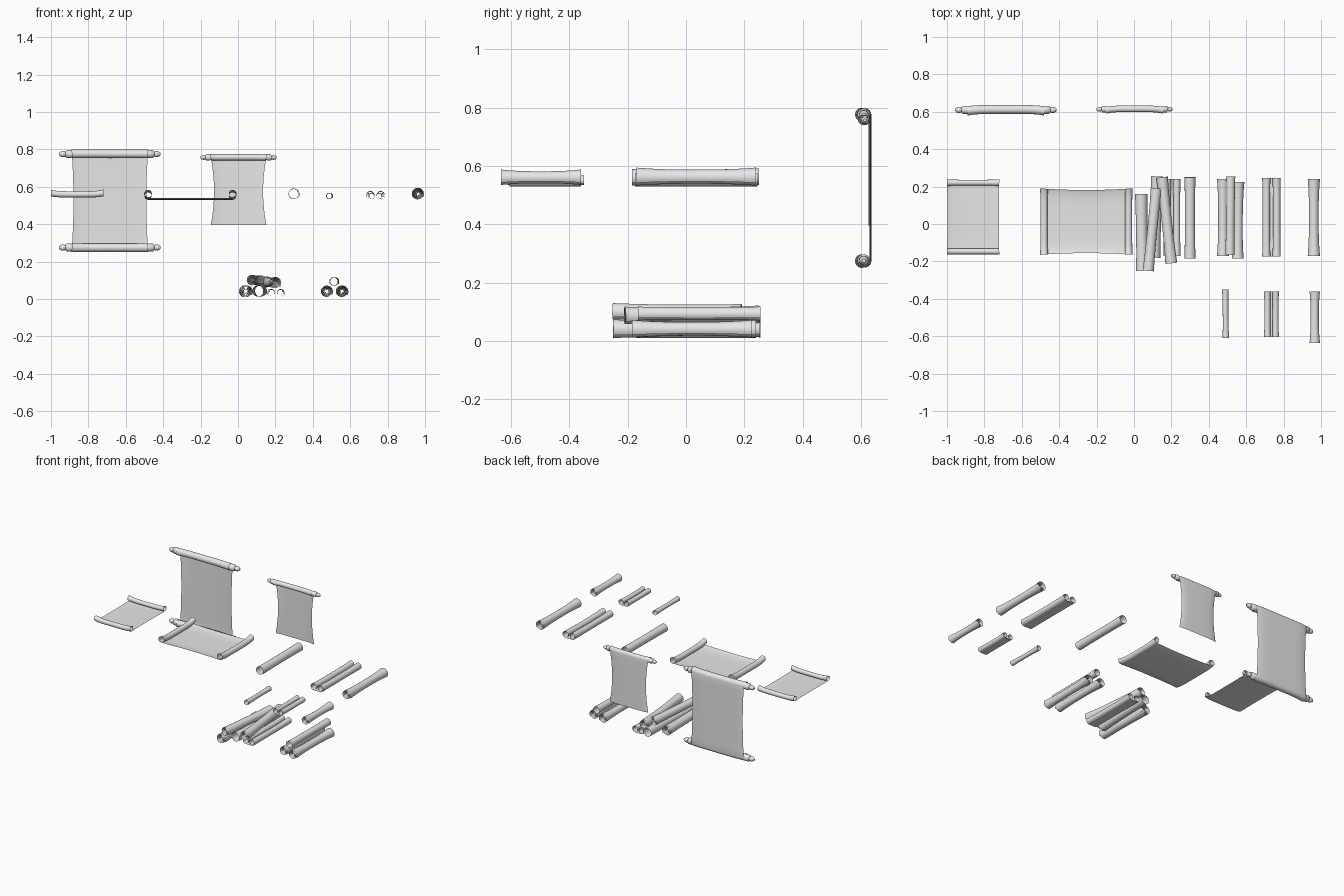
import bpy, bmesh
from math import sin, cos, pi, radians
from mathutils import Matrix, Vector

cube = bpy.data.objects.get("Cube")
if cube:
    bpy.data.objects.remove(cube)

grey = bpy.data.materials.new("plain grey parchment")
grey.use_nodes = True
grey.diffuse_color = (0.8, 0.8, 0.8, 1)
grey.node_tree.nodes["Principled BSDF"].inputs["Base Color"].default_value = (0.8, 0.8, 0.8, 1)


def add_grid(name, rows, matrix, closed=False):
    """Skin a list of equally long point rows and shade it smooth."""
    bm = bmesh.new()
    grid = [[bm.verts.new(p) for p in row] for row in rows]
    for a, b in zip(grid, grid[1:]):
        n = len(a)
        for i in range(n if closed else n - 1):
            j = (i + 1) % n
            bm.faces.new((a[i], a[j], b[j], b[i]))
    if closed:
        bm.faces.new(grid[0][::-1])
        bm.faces.new(grid[-1])
        bmesh.ops.recalc_face_normals(bm, faces=bm.faces)
    mesh = bpy.data.meshes.new(name)
    bm.to_mesh(mesh)
    bm.free()
    mesh.materials.append(grey)
    obj = bpy.data.objects.new(name, mesh)
    bpy.context.collection.objects.link(obj)
    obj.matrix_world = matrix
    bpy.ops.object.select_all(action="DESELECT")
    obj.select_set(True)
    bpy.context.view_layer.objects.active = obj
    bpy.ops.object.shade_smooth_by_angle(angle=radians(50))
    return obj


def spiral(radius, turns, shrink, start=-pi / 2):
    """Points of a spiral around the origin, from the outside in."""
    n = int(turns * 22)
    out = []
    for i in range(n + 1):
        r = radius * (1 - (1 - shrink) * i / n)
        a = start + 2 * pi * turns * i / n
        out.append((r * cos(a), r * sin(a)))
    return out


def parchment(name, profile, length, matrix, flare=0.95, waist=0.0, curl=0.0):
    """Sweep a (point, anchor) profile; rolls narrow mid-way, edges curl up."""
    reach = max(abs(p[0]) for p, _ in profile)
    rows = []
    steps = 14
    for k in range(steps + 1):
        t = -cos(pi * k / steps)
        s = flare + (1 - flare) * abs(t) ** 2.5
        row = []
        for (u, v), (bu, bv) in profile:
            w = 1 - waist * (1 - (u / reach) ** 2)
            row.append((bu + (u - bu) * s, t * w * length / 2,
                        bv + (v - bv) * s + curl * abs(t) ** 6))
        rows.append(row)
    return add_grid(name, rows, matrix)


def open_profile(half, radius, turns=1.2, shrink=0.75, left_roll=True):
    """Flat sheet ending in a roll on its right and, if asked, on its left."""
    roll = [((half + x, radius + y), (half, 0)) for x, y in spiral(radius, turns, shrink)]
    mirrored = [((-p[0], p[1]), (-b[0], b[1])) for p, b in reversed(roll)]
    left = mirrored if left_roll else [((-half, 0), (-half, 0))]
    flat = [((half * k / 6, 0), (half * k / 6, 0)) for k in range(-5, 6)]
    return left + flat + roll


def along(start, end):
    """Frame at the middle of a segment with its y axis along it."""
    a, b = Vector(start), Vector(end)
    d = (b - a).normalized()
    side = d.cross(Vector((0, 0, 1))).normalized()
    rot = Matrix((side, d, side.cross(d))).transposed().to_4x4()
    return Matrix.Translation((a + b) / 2) @ rot, (b - a).length


def rolled(name, start, end, radius, turns=4, shrink=0.25, flare=0.78):
    matrix, length = along(start, end)
    profile = [(p, (0, 0)) for p in spiral(radius, turns, shrink, start=-0.6)]
    parchment(name, profile, length, matrix, flare)


def twin(name, start, end, radius):
    """Scroll rolled up from both ends; the points give its underside."""
    matrix, length = along(start, end)
    parchment(name, open_profile(radius * 1.05, radius, 1.4, 0.65), length, matrix, 0.9)


def rod(name, x, y, z, half, r):
    """Round rod with a turned finial on each end."""
    outline = [(half, 0.7), (half, 0.85), (half + r, 0.85), (half + 1.3 * r, 0.5),
               (half + 1.6 * r, 0.65), (half + 2.1 * r, 0.6), (half + 2.6 * r, 0.25)]
    outline = [(-h, f) for h, f in reversed(outline)] + outline
    rows = [[(h, f * r * cos(a * pi / 8), f * r * sin(a * pi / 8)) for a in range(16)]
            for h, f in outline]
    add_grid(name, rows, Matrix.Translation((x, y, z)), closed=True)


turned = Matrix.Rotation(pi / 2, 4, "Z")
upright = Matrix.Rotation(pi / 2, 4, "X") @ turned

# Large hanging scroll with two rods
parchment("large_hanging_sheet", open_profile(0.25, 0.026), 0.41,
          Matrix.Translation((-0.685, 0.636, 0.525)) @ upright, 0.95, 0.05, 0.007)
for label, z in (("top", 0.775), ("bottom", 0.275)):
    rod("large_" + label + "_rod", -0.685, 0.61, z, 0.204, 0.026)

# Small hanging scroll with one rod
parchment("small_hanging_sheet", open_profile(0.181, 0.019, left_roll=False), 0.305,
          Matrix.Translation((0.003, 0.633, 0.576)) @ upright, 0.95, 0.14, 0.007)
rod("small_top_rod", 0.003, 0.614, 0.757, 0.152, 0.02)

# Unrolled scrolls lying flat
parchment("small_open_scroll", open_profile(0.183, 0.019), 0.28,
          Matrix.Translation((-0.86, 0.037, 0.543)) @ turned, 0.9, 0.02, 0.006)
parchment("wide_open_scroll", open_profile(0.225, 0.023), 0.355,
          Matrix.Translation((-0.255, 0.013, 0.53)), 0.92, 0.05, 0.01)

# Loosely rolled scrolls
rolled("loose_scroll", (0.298, -0.185, 0.56), (0.298, 0.25, 0.562), 0.031, 1.2, 0.8, 0.93)
rolled("small_loose_scroll", (0.49, -0.61, 0.55), (0.487, -0.35, 0.55), 0.019, 1.2, 0.75, 0.85)

# Scrolls rolled from both ends
twin("long_twin_scroll", (0.735, -0.175, 0.53), (0.735, 0.245, 0.53), 0.025)
twin("short_twin_scroll", (0.735, -0.605, 0.53), (0.735, -0.36, 0.53), 0.02)

# Tightly rolled scrolls
rolled("long_tight_scroll", (0.96, -0.17, 0.562), (0.96, 0.24, 0.562), 0.035)
rolled("short_tight_scroll", (0.965, -0.635, 0.56), (0.965, -0.36, 0.56), 0.03)

# Large pile
rolled("pile_left_scroll", (0.043, -0.25, 0.04), (0.037, 0.16, 0.04), 0.036, flare=0.9)
rolled("pile_middle_scroll", (0.107, -0.18, 0.042), (0.122, 0.255, 0.042), 0.034, 1.3, 0.8, 0.93)
twin("pile_twin_scroll", (0.203, -0.17, 0.01), (0.203, 0.24, 0.01), 0.023)
rolled("pile_upper_left_scroll", (0.075, -0.25, 0.1), (0.118, 0.19, 0.097), 0.032, flare=0.88)
rolled("pile_upper_right_scroll", (0.198, -0.21, 0.086), (0.148, 0.25, 0.09), 0.034, flare=0.85)

# Small pile
rolled("stack_left_scroll", (0.474, -0.17, 0.04), (0.474, 0.24, 0.04), 0.034)
rolled("stack_right_scroll", (0.553, -0.185, 0.04), (0.557, 0.225, 0.04), 0.034)
rolled("stack_top_scroll", (0.512, -0.165, 0.093), (0.516, 0.255, 0.093), 0.026, 1.3, 0.8, 0.92)
